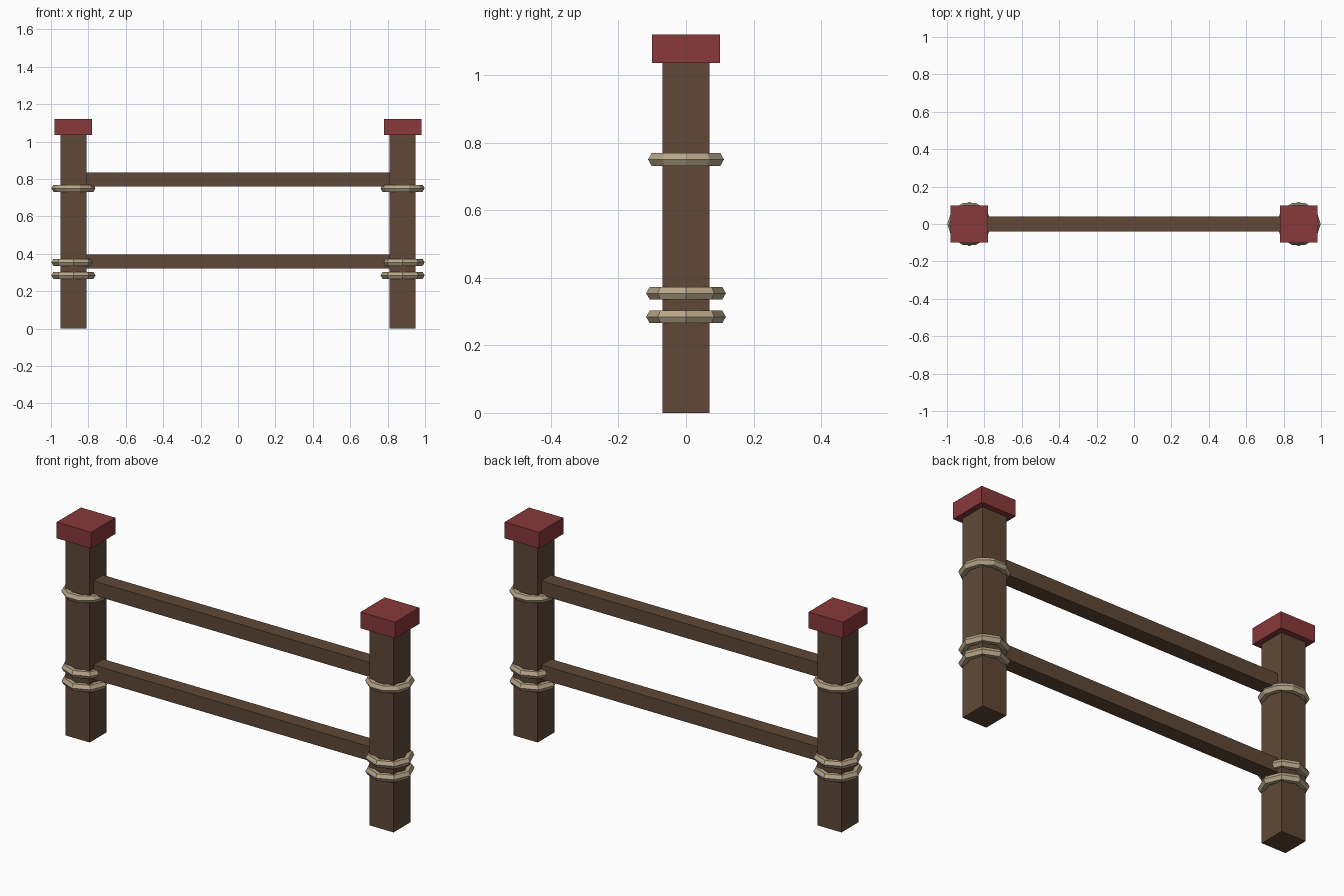
import bpy, bmesh
from math import cos, sin, pi
from mathutils import Vector

cube = bpy.data.objects.get("Cube")
if cube:
    bpy.data.objects.remove(cube, do_unlink=True)


def material(name, rgb):
    mat = bpy.data.materials.new(name)
    mat.use_nodes = True
    colour = (*rgb, 1)
    mat.diffuse_color = colour
    mat.node_tree.nodes["Principled BSDF"].inputs["Base Color"].default_value = colour
    return mat


wood = material("brown wood", (0.115, 0.066, 0.038))
red = material("red paint", (0.25, 0.041, 0.044))
rope = material("tan rope", (0.48, 0.38, 0.25))


def add_object(name, bm, mat):
    bmesh.ops.recalc_face_normals(bm, faces=bm.faces)
    mesh = bpy.data.meshes.new(name)
    bm.to_mesh(mesh)
    bm.free()
    mesh.materials.append(mat)
    obj = bpy.data.objects.new(name, mesh)
    bpy.context.collection.objects.link(obj)
    return obj


def box(name, low, high, mat):
    low, high = Vector(low), Vector(high)
    bm = bmesh.new()
    bmesh.ops.create_cube(bm, size=1)
    bmesh.ops.scale(bm, vec=high - low, verts=bm.verts)
    bmesh.ops.translate(bm, vec=(low + high) / 2, verts=bm.verts)
    return add_object(name, bm, mat)


def ring(name, x, z, sides, major=0.0965, minor=0.0215, section=6):
    """Faceted rope loop with a hexagonal section."""
    bm = bmesh.new()
    loops = []
    for i in range(sides):
        a = 2 * pi * i / sides
        loop = []
        for j in range(section):
            b = 2 * pi * j / section
            r = major + minor * cos(b)
            loop.append(bm.verts.new((x + r * cos(a), r * sin(a), z + minor * sin(b))))
        loops.append(loop)
    for i in range(sides):
        here, there = loops[i], loops[(i + 1) % sides]
        for j in range(section):
            k = (j + 1) % section
            bm.faces.new((here[j], there[j], there[k], here[k]))
    return add_object(name, bm, rope)


# Posts with caps and rope lashings
for side, x in (("left", 0.88), ("right", -0.88)):
    box(f"{side}_post", (x - 0.07, -0.07, 0), (x + 0.07, 0.07, 1.04), wood)
    box(f"{side}_post_cap", (x - 0.1, -0.1, 1.035), (x + 0.1, 0.1, 1.12), red)
    ring(f"{side}_upper_rope", x, 0.75, 10)
    ring(f"{side}_middle_rope", x, 0.354, 8)
    ring(f"{side}_lower_rope", x, 0.284, 8)

# Rails between the posts
for name, z in (("upper_rail", 0.76), ("lower_rail", 0.32)):
    box(name, (-0.82, -0.04, z), (0.82, 0.04, z + 0.075), wood)
